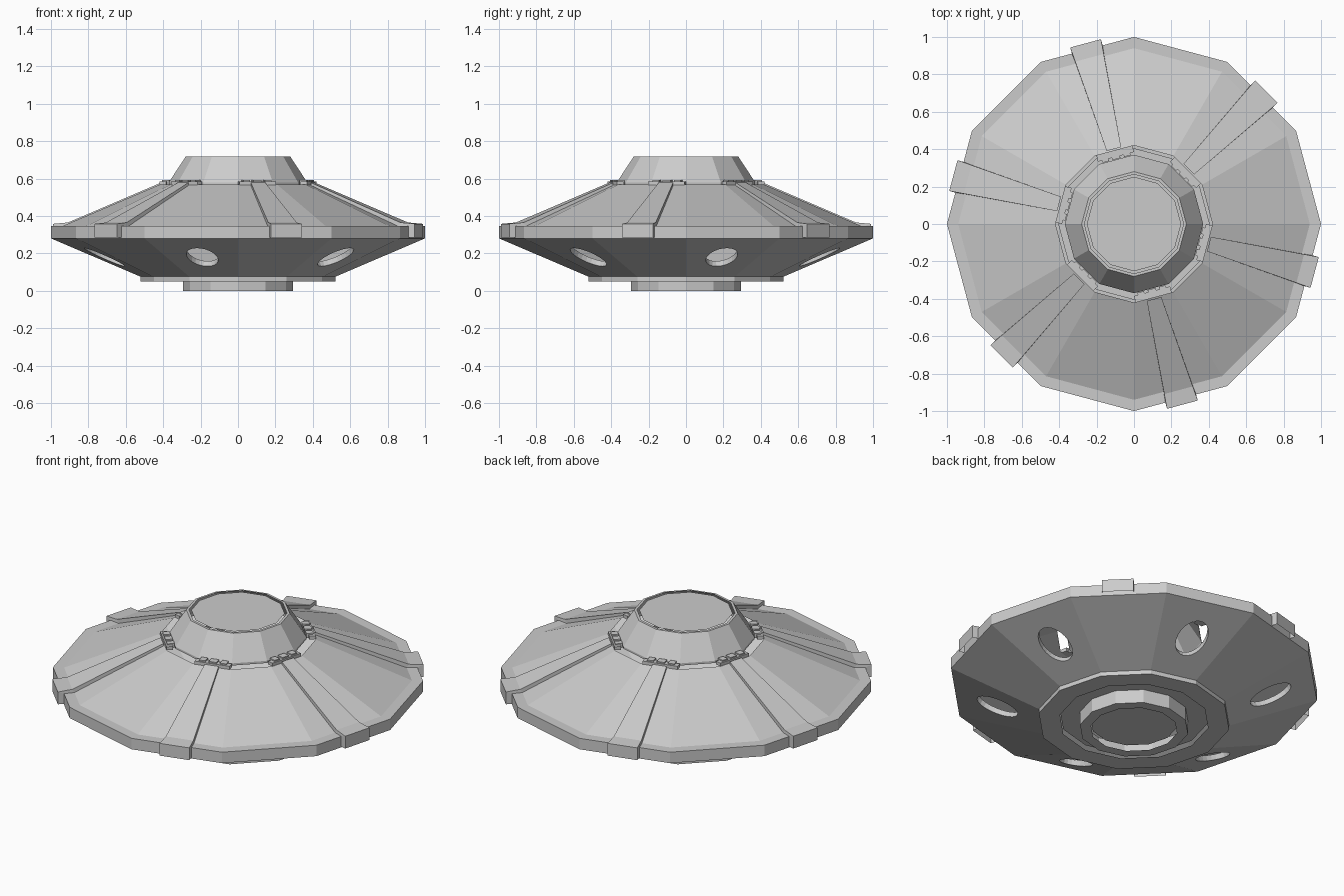
import bpy, bmesh
from math import sin, cos, pi, radians
from mathutils import Vector

if "Cube" in bpy.data.objects:
    bpy.data.objects.remove(bpy.data.objects["Cube"])

N = 12


def finish(name, bm, weld=True):
    if weld:
        bmesh.ops.remove_doubles(bm, verts=bm.verts, dist=1e-5)
    mesh = bpy.data.meshes.new(name)
    bm.to_mesh(mesh)
    bm.free()
    ob = bpy.data.objects.new(name, mesh)
    bpy.context.collection.objects.link(ob)
    return ob


def polar(r, a, z):
    return Vector((r * cos(a), r * sin(a), z))


def face(bm, pts):
    return bm.faces.new([bm.verts.new(p) for p in pts])


def revolve(name, profile):
    """Open 12-sided shell; profile runs from the top outward and down."""
    bm = bmesh.new()
    for (r0, z0), (r1, z1) in zip(profile, profile[1:]):
        for k in range(N):
            a, b = 2 * pi * k / N, 2 * pi * (k + 1) / N
            pts = [polar(r0, a, z0), polar(r1, a, z1)]
            if r1 > 0:
                pts.append(polar(r1, b, z1))
            if r0 > 0:
                pts.append(polar(r0, b, z0))
            face(bm, pts)
    return finish(name, bm)


def frame_pt(ang, r, t, z):
    """Point at distance r along ang and t sideways."""
    return Vector((r * cos(ang) - t * sin(ang), r * sin(ang) + t * cos(ang), z))


# Shells with narrow open gaps between them
revolve("upper_hull", [(.42, .567), (.94, .345), (1, .345), (1, .28)])
revolve("dome", [(.265, .717), (.28, .717), (.37, .58), (.37, .567)])
revolve("dome_top_panel", [(0, .715), (.252, .715)])
revolve("base_plate", [(.52, .077), (.52, .05), (.44, .05), (.405, .05)])
revolve("base_boss", [(.405, .08), (.295, .08), (.295, 0), (.235, 0)])
revolve("base_centre_panel", [(.235, .035), (0, .035)])

# Lower hull: every second panel has an oval port with a short inner lip
bm = bmesh.new()
lips = bmesh.new()
for k in range(N):
    a, b = 2 * pi * k / N, 2 * pi * (k + 1) / N
    quad = [polar(1, a, .28), polar(.52, a, .075), polar(.52, b, .075), polar(1, b, .28)]
    if k % 2:
        face(bm, quad)
        continue
    top, low = (quad[0] + quad[3]) / 2, (quad[1] + quad[2]) / 2
    radial = (top - low).normalized()
    tangent = (quad[3] - quad[0]).normalized()
    normal = radial.cross(tangent)
    if normal.z > 0:
        normal = -normal
    centre = low.lerp(top, .51)
    oval = [centre + radial * .12 * cos(2 * pi * i / 24) + tangent * .083 * sin(2 * pi * i / 24)
            for i in range(24)]
    edges = []
    for loop in (quad, oval):
        vs = [bm.verts.new(p) for p in loop]
        edges += [bm.edges.new((vs[i], vs[(i + 1) % len(vs)])) for i in range(len(vs))]
    made = bmesh.ops.triangle_fill(bm, use_beauty=True, edges=edges, normal=normal)
    for f in made["geom"]:
        if isinstance(f, bmesh.types.BMFace):
            f.normal_update()
            if f.normal.dot(normal) < 0:
                f.normal_flip()
    for i in range(24):
        p, q = oval[i], oval[(i + 1) % 24]
        f = face(lips, [p, q, q - normal * .03, p - normal * .03])
        f.normal_update()
        if f.normal.dot(centre - p) < 0:
            f.normal_flip()
# dissolve the fill triangles back into flat panels
bmesh.ops.remove_doubles(bm, verts=bm.verts, dist=1e-5)
bmesh.ops.dissolve_limit(bm, angle_limit=radians(1), verts=bm.verts, edges=bm.edges)
finish("lower_hull", bm)
finish("port_lips", lips)

# Raised tapering ribs, open underneath, on the other panels
upper = [(.415, .578), (.92, .365), (1, .358), (1, .285)]
lower = [(.415, .563), (.908, .345), (.966, .345), (.966, .285)]


def half_width(r):
    return .04 + .045 * (r - .415) / .585


ribs = bmesh.new()
collar = bmesh.new()
for k in range(6):
    ang = radians(45 + 60 * k)
    for i in range(3):
        (r0, z0), (r1, z1) = upper[i], upper[i + 1]
        (s0, y0), (s1, y1) = lower[i], lower[i + 1]
        w0, w1 = half_width(r0), half_width(r1)
        face(ribs, [frame_pt(ang, r0, -w0, z0), frame_pt(ang, r1, -w1, z1),
                    frame_pt(ang, r1, w1, z1), frame_pt(ang, r0, w0, z0)])
        # dark side walls face inward
        for s in (-1, 1):
            pts = [frame_pt(ang, r0, s * w0, z0), frame_pt(ang, r1, s * w1, z1),
                   frame_pt(ang, s1, s * w1, y1), frame_pt(ang, s0, s * w0, y0)]
            face(ribs, pts if s < 0 else pts[::-1])

    # Collar blocks joining dome and hull at each rib
    for t, hw, r0, r1, z1 in ((0, .1, .372, .408, .585), (-.06, .018, .36, .40, .592),
                              (.06, .018, .36, .40, .592), (0, .022, .36, .40, .592)):
        c = bmesh.ops.create_cube(collar, size=1)["verts"]
        for v in c:
            v.co = frame_pt(ang, r0 + (v.co.x + .5) * (r1 - r0), t + v.co.y * 2 * hw,
                            .565 + (v.co.z + .5) * (z1 - .565))
finish("hull_ribs", ribs)
finish("collar_blocks", collar, weld=False)
